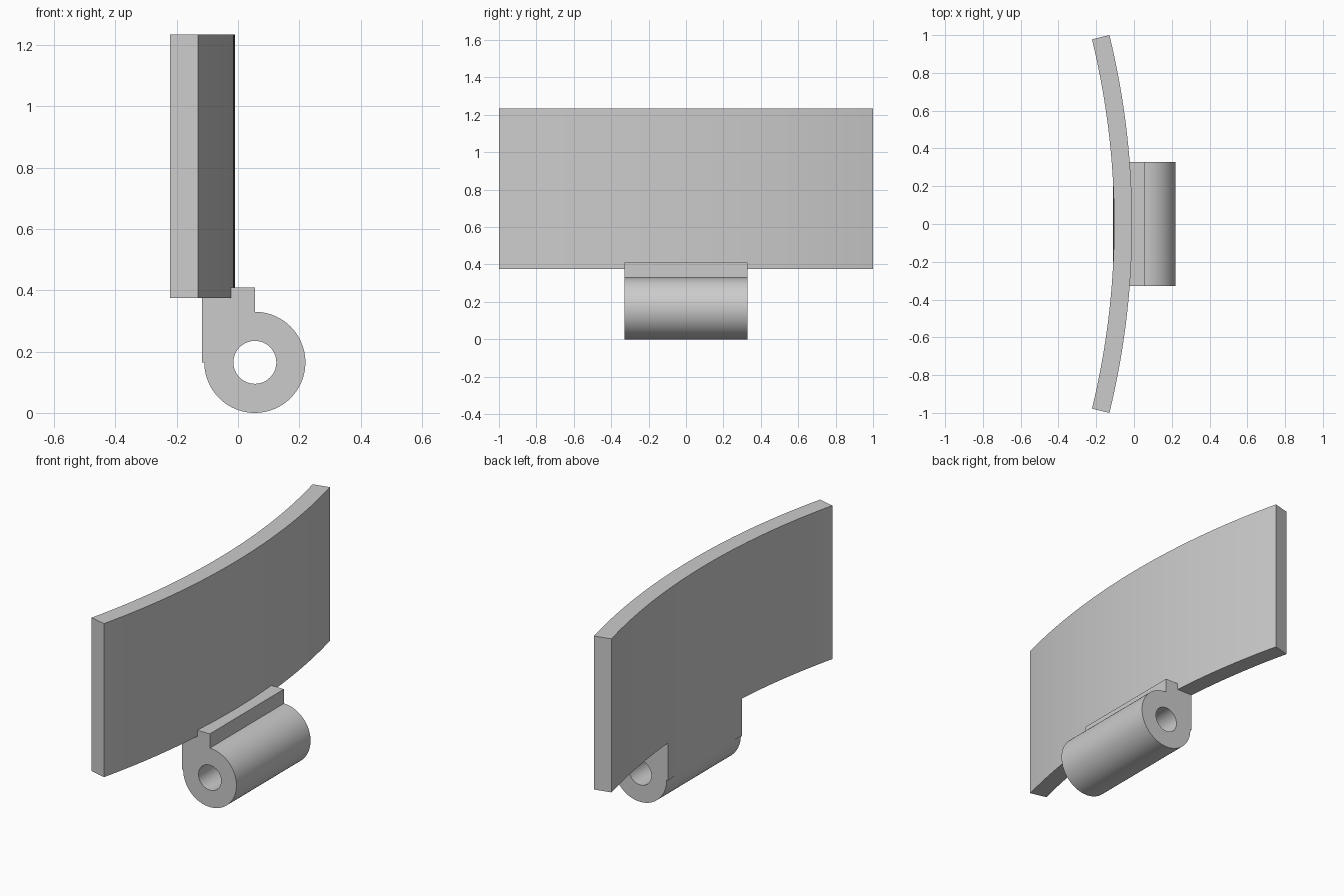
import bpy, bmesh, math

if "Cube" in bpy.data.objects:
    bpy.data.objects.remove(bpy.data.objects["Cube"], do_unlink=True)

grey = bpy.data.materials.new("plain grey")
grey.use_nodes = True
GREY = (0.6, 0.6, 0.6, 1)
grey.diffuse_color = GREY
grey.node_tree.nodes["Principled BSDF"].inputs["Base Color"].default_value = GREY

R_OUT, R_IN, CX = 4.22, 4.125, -4.23      # curved plate radii and arc centre
HALF = 0.328                              # half length of the hinge
PIVOT_X, PIVOT_Z, R_BARREL, R_HOLE = 0.055, 0.165, 0.165, 0.07


def arc(radius, half_angle, steps):
    angles = [half_angle * (2 * i / steps - 1) for i in range(steps + 1)]
    return [(CX + radius * math.cos(a), radius * math.sin(a)) for a in angles]


def prism(name, outline, z0, z1):
    """Extrude an outline in the ground plane from z0 to z1."""
    bm = bmesh.new()
    face = bm.faces.new([bm.verts.new((x, y, z0)) for x, y in outline])
    top = bmesh.ops.extrude_face_region(bm, geom=[face])["geom"]
    verts = [v for v in top if isinstance(v, bmesh.types.BMVert)]
    bmesh.ops.translate(bm, vec=(0, 0, z1 - z0), verts=verts)
    bmesh.ops.recalc_face_normals(bm, faces=bm.faces)
    mesh = bpy.data.meshes.new(name)
    bm.to_mesh(mesh)
    bm.free()
    obj = bpy.data.objects.new(name, mesh)
    bpy.context.collection.objects.link(obj)
    mesh.materials.append(grey)
    return obj


def rod(name, radius, length):
    bpy.ops.mesh.primitive_cylinder_add(vertices=96, radius=radius, depth=length,
                                        location=(PIVOT_X, 0, PIVOT_Z),
                                        rotation=(math.pi / 2, 0, 0))
    obj = bpy.context.object
    obj.name = name
    obj.data.materials.append(grey)
    return obj


def combine(target, other, operation):
    mod = target.modifiers.new(operation.lower(), 'BOOLEAN')
    mod.object, mod.operation, mod.solver = other, operation, 'EXACT'
    bpy.context.view_layer.objects.active = target
    bpy.ops.object.modifier_apply(modifier=mod.name)
    bpy.data.objects.remove(other, do_unlink=True)


def smooth(obj):
    bpy.ops.object.select_all(action='DESELECT')
    obj.select_set(True)
    bpy.context.view_layer.objects.active = obj
    bpy.ops.object.shade_smooth_by_angle(angle=math.radians(30))


# Curved upright plate
end = math.asin(1 / R_OUT)
plate = prism("curved_plate",
              arc(R_OUT, end, 48) + arc(R_IN, end, 48)[::-1], 0.375, 1.235)

# Hinge: barrel, neck with a back flush with the plate, and ridge in front of it
hinge = rod("hinge_barrel", R_BARREL, 2 * HALF)
back = arc(R_IN, math.asin(HALF / R_IN), 16)
neck = prism("neck", back + [(PIVOT_X, HALF), (PIVOT_X, -HALF)], PIVOT_Z, 0.375)
front = arc(R_OUT - 0.005, math.asin(HALF / (R_OUT - 0.005)), 16)
ridge = prism("ridge", front + [(PIVOT_X, HALF), (PIVOT_X, -HALF)], 0.36, 0.41)
combine(hinge, neck, 'UNION')
combine(hinge, ridge, 'UNION')
combine(hinge, rod("pin_hole", R_HOLE, 1), 'DIFFERENCE')

for part in (plate, hinge):
    smooth(part)
